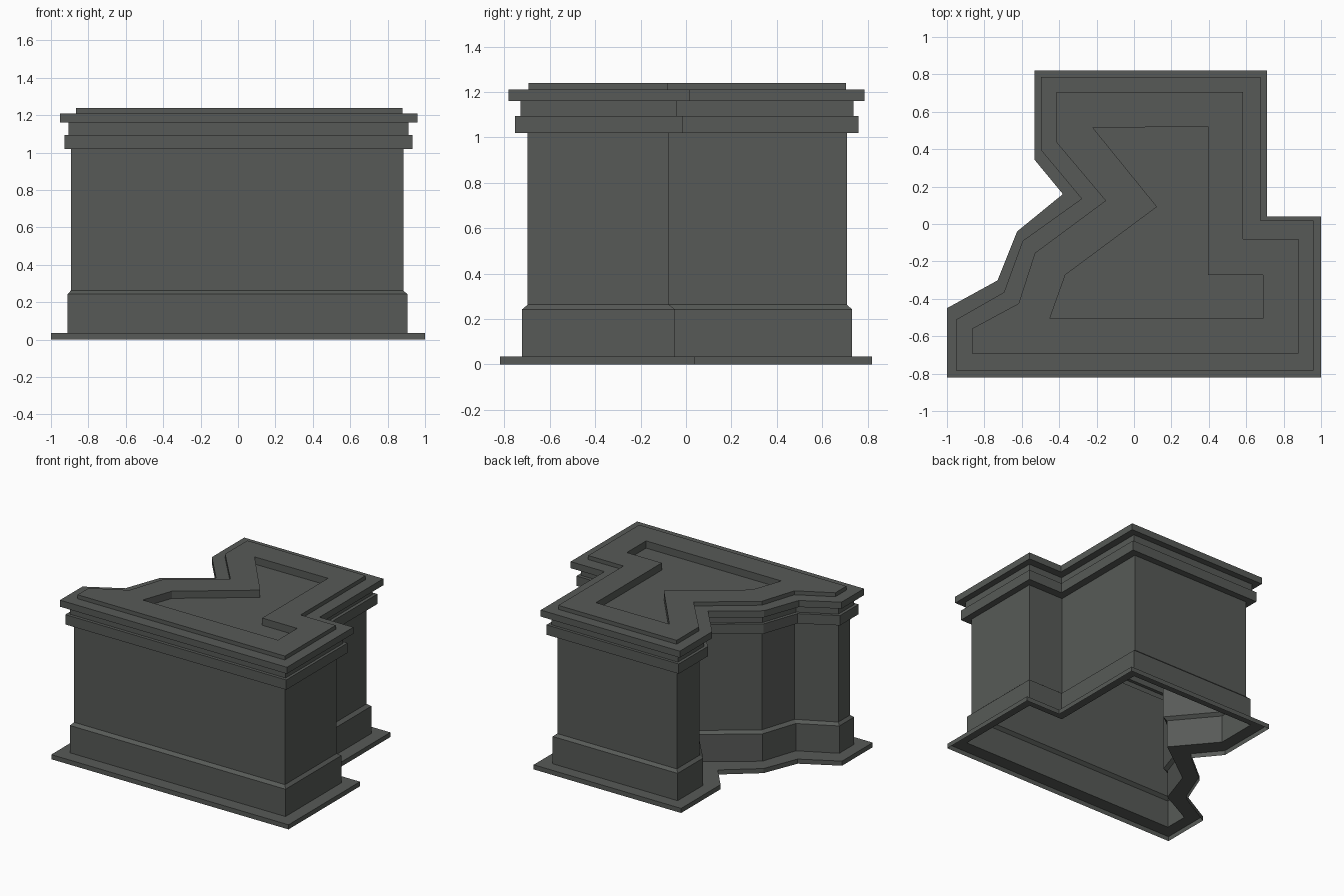
import bpy, bmesh

if "Cube" in bpy.data.objects:
    bpy.data.objects.remove(bpy.data.objects["Cube"])

# one flat colour for the whole building
stone = bpy.data.materials.new("dark_grey_stone")
stone.diffuse_color = (0.095, 0.102, 0.095, 1)
stone.use_nodes = True
stone.node_tree.nodes["Principled BSDF"].inputs["Base Color"].default_value = stone.diffuse_color

# footprints with matching corners, clockwise from the back left
BASE = [(-.533, .82), (.71, .82), (.71, .04), (1, .04), (1, -.82), (-1, -.82),
        (-1, -.45), (-.73, -.302), (-.625, -.04), (-.38, .16), (-.533, .345)]
CORNICE = [(-.497, .785), (.675, .785), (.675, .018), (.96, .018), (.96, -.782), (-.953, -.782),
           (-.953, -.512), (-.695, -.365), (-.595, -.09), (-.28, .135), (-.497, .395)]
RIM = [(-.415, .705), (.583, .705), (.583, -.08), (.88, -.08), (.88, -.693), (-.867, -.693),
       (-.867, -.56), (-.617, -.425), (-.53, -.155), (-.152, .125), (-.415, .437)]
RECESS = [(-.22, .515), (.395, .52), (.395, -.273), (.69, -.273), (.69, -.505), (-.45, -.505),
          (-.45, -.505), (-.45, -.505), (-.367, -.272), (.123, .092), (-.22, .515)]


def between(t, left=0.0):
    """Footprint t of the way from rim to cornice; left widens the far left side."""
    out = []
    for i, (a, b) in enumerate(zip(RIM, CORNICE)):
        x, y = (p + (q - p) * t for p, q in zip(a, b))
        out.append((x - left if i in (5, 6) else x, y))
    return out


def part(name, levels, cap=False):
    """Skin a stack of (footprint, height) loops, optionally closing the last."""
    bm = bmesh.new()
    loops = [[bm.verts.new((x, y, z)) for x, y in shape] for shape, z in levels]
    n = len(BASE)
    for lo, hi in zip(loops, loops[1:]):
        for i in range(n):
            j = (i + 1) % n
            bm.faces.new((lo[j], lo[i], hi[i], hi[j]))
    if cap:
        bm.faces.new(loops[-1][::-1])
    bmesh.ops.remove_doubles(bm, verts=bm.verts, dist=1e-4)
    me = bpy.data.meshes.new(name)
    bm.to_mesh(me)
    bm.free()
    me.materials.append(stone)
    bpy.context.collection.objects.link(bpy.data.objects.new(name, me))


plinth, wall = between(.32, .017), between(.05, .022)
band, frieze = between(.67, .004), between(.4, .004)

# open-bottomed shell, part by part
part("ground_step", [(BASE, 0), (BASE, .035), (plinth, .035)])
part("plinth", [(plinth, .035), (plinth, .243), (wall, .263)])
part("walls", [(wall, .263), (wall, 1.02)])
part("lower_cornice", [(wall, 1.02), (band, 1.02), (band, 1.095), (frieze, 1.095)])
part("frieze", [(frieze, 1.095), (frieze, 1.16)])
part("upper_cornice", [(frieze, 1.16), (CORNICE, 1.16), (CORNICE, 1.21), (RIM, 1.21)])
part("roof_parapet", [(RIM, 1.21), (RIM, 1.24), (RECESS, 1.24)])
part("roof_recess", [(RECESS, 1.24), (RECESS, 1.185)], cap=True)
